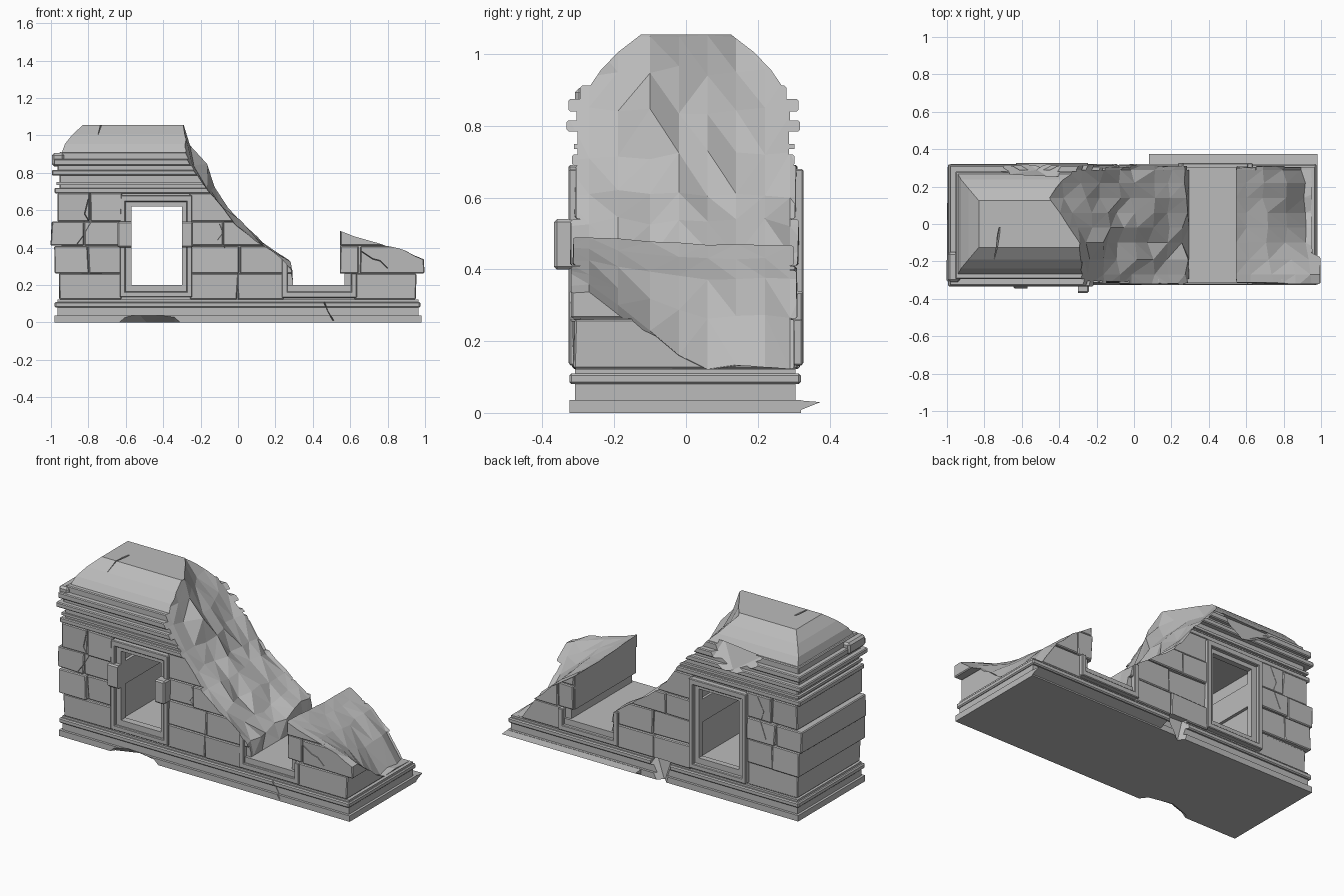
import bpy, bmesh, random
from mathutils import Vector

random.seed(4)
if "Cube" in bpy.data.objects:
    bpy.data.objects.remove(bpy.data.objects["Cube"], do_unlink=True)

stone = bpy.data.materials.new("grey_stone")
stone.use_nodes = True
GREY = (0.5, 0.5, 0.5, 1)
stone.diffuse_color = GREY
stone.node_tree.nodes["Principled BSDF"].inputs["Base Color"].default_value = GREY
parts, cutters = [], []


def finish(name, bm, store):
    bmesh.ops.recalc_face_normals(bm, faces=bm.faces)
    me = bpy.data.meshes.new(name)
    bm.to_mesh(me)
    bm.free()
    me.materials.append(stone)
    ob = bpy.data.objects.new(name, me)
    bpy.context.collection.objects.link(ob)
    ob.hide_render = store is cutters
    store.append(ob)


def loft(name, rings, store):
    """Skin a closed body through rings of equal length."""
    bm = bmesh.new()
    vs = [[bm.verts.new(p) for p in r] for r in rings]
    n = len(vs[0])
    for a, b in zip(vs, vs[1:]):
        for i in range(n):
            j = (i + 1) % n
            bm.faces.new((a[i], a[j], b[j], b[i]))
    bm.faces.new(vs[0])
    bm.faces.new(vs[-1])
    if store is cutters:
        bmesh.ops.triangulate(bm, faces=bm.faces)
    finish(name, bm, store)


def box(name, x0, x1, y0, y1, z0, z1, store=parts, bevel=0.0, wobble=0.0):
    bm = bmesh.new()
    bmesh.ops.create_cube(bm, size=1)
    for v in bm.verts:
        v.co = Vector((x1 if v.co.x > 0 else x0, y1 if v.co.y > 0 else y0,
                       z1 if v.co.z > 0 else z0))
        v.co += Vector((random.uniform(-wobble, wobble), random.uniform(-wobble, wobble), 0))
    if bevel:
        bmesh.ops.bevel(bm, geom=bm.edges[:], offset=bevel, segments=1, affect='EDGES')
    finish(name, bm, store)


def hull(name, pts, store):
    bm = bmesh.new()
    for p in pts:
        bm.verts.new(p)
    bmesh.ops.convex_hull(bm, input=bm.verts)
    loose = [v for v in bm.verts if not v.link_faces]
    bmesh.ops.delete(bm, geom=loose, context='VERTS')
    finish(name, bm, store)


def crack(pts, width, side):
    """Zigzag groove made of straight wedges, side -1 front or 1 back."""
    for (xa, za), (xb, zb) in zip(pts, pts[1:]):
        d = Vector((xb - xa, zb - za)).normalized() * width / 2
        n = Vector((-d.y, d.x))
        rim = [(xa + n.x, za + n.y), (xa - n.x, za - n.y), (xb - n.x, zb - n.y), (xb + n.x, zb + n.y)]
        hull("crack_cutter", [(x, side * .4, z) for x, z in rim]
             + [(xa, side * .297, za), (xb, side * .297, zb)], cutters)


# Broken outline: a rough section swept from front to back
slope_front = [(-.31, 1.15), (-.3, 1.05), (-.32, .93), (-.28, .84), (-.17, .71), (-.08, .61),
               (0, .53), (.1, .43), (.2, .36), (.285, .29)]
slope_mid = [(-.32, 1.15), (-.29, 1.05), (-.245, .96), (-.18, .85), (-.13, .72), (-.07, .62),
             (0, .535), (.09, .43), (.19, .34), (.27, .26)]
slope_back = [(-.48, 1.15), (-.45, 1.05), (-.38, .95), (-.27, .84), (-.17, .73), (-.08, .61),
              (0, .53), (.1, .45), (.19, .38), (.27, .33)]
heap_front = [(.545, .49), (.62, .46), (.74, .435), (.86, .395), (.95, .36), (1.1, .3)]
heap_back = [(.545, .47), (.6, .43), (.7, .37), (.8, .27), (.91, .125), (1.1, .12)]
door = [(.295, .2), (.57, .2), (.57, .262), (.545, .262)]


def mix(a, b, k, rough):
    out = []
    for i, (p, q) in enumerate(zip(a, b)):
        r = rough if i > 1 else rough * .2
        out.append((p[0] + (q[0] - p[0]) * k + random.uniform(-r, r),
                    p[1] + (q[1] - p[1]) * k + random.uniform(-r, r) * .7))
    return out


def section(y):
    t = (y + .09) / .22
    h = min(1, max(0, (y + .28) / .3))
    left = mix(slope_mid, slope_front if t < 0 else slope_back, min(1, abs(t)), .02)
    left[-1] = (min(left[-1][0], .29), left[-1][1])
    right = mix(heap_front, heap_back, h, .018)
    right[0] = (.545, right[0][1])
    right[-2:] = [(x, max(z, .122)) for x, z in right[-2:]]
    return [(x, y, z) for x, z in left + door + right + [(1.1, 1.3), (-.49, 1.3)]]


rings = [section(y) for y in (-.34, -.27, -.19, -.1, -.02, .06, .14, .22, .29, .34)]
ends = [[(x, s * .45, z) for x, _, z in r] for s, r in ((-1, rings[0]), (1, rings[-1]))]
loft("ruin_cutter", [ends[0]] + rings + [ends[1]], cutters)

# Window opening, wider inside between the keyed jambs
box("window_cutter", -.57, -.3, -.5, .5, .2, .62, cutters)
box("window_lower_cutter", -.588, -.285, -.27, .27, .19, .405, cutters)
box("window_upper_cutter", -.588, -.285, -.27, .27, .545, .625, cutters)

# Chips and cracks
hull("base_chip_cutter", [(-.7, -.4, -.01), (-.24, -.4, -.01), (-.34, -.4, .08), (-.58, -.4, .1),
                          (-.62, -.29, -.01), (-.48, -.24, -.01), (-.34, -.27, -.01)], cutters)
hull("cornice_chip_cutter", [(-.78, .4, .9), (-.3, .4, .93), (-.7, .26, .91), (-.42, .23, .93),
                             (-.68, .4, .78), (-.38, .4, .75), (-.52, .29, .79)], cutters)
hull("rear_chip_cutter", [(-.16, .4, -.01), (.05, .4, -.01), (-.1, .28, .13), (0, .275, .13),
                          (-.14, .4, .13), (.03, .4, .13), (-.06, .29, -.01)], cutters)
crack([(-.8, .66), (-.82, .58), (-.79, .53), (-.83, .46), (-.86, .42)], .02, -1)
crack([(-.1, .53), (-.08, .48), (-.11, .44), (-.07, .4)], .018, -1)
crack([(.66, .38), (.72, .34), (.76, .33), (.8, .29)], .02, -1)
crack([(.46, .11), (.48, .06), (.51, .01)], .022, -1)
crack([(-.7, .68), (-.74, .6), (-.72, .54), (-.76, .44)], .018, 1)
hull("roof_crack_cutter", [(-.71, -.02, 1.07), (-.725, -.02, 1.07), (-.72, -.02, 1.04),
                           (-.74, -.2, 1.07), (-.75, -.2, 1.0)], cutters)

# Stepped base
box("base_slab", -.98, .98, -.325, .32, 0, .036)
box("base_band", -.965, .965, -.31, .305, .03, .085)
box("base_moulding", -.98, .975, -.325, .32, .08, .11, bevel=.006)
box("base_cap", -.965, .965, -.31, .305, .1, .122)
loft("rear_paving", [[(x, .3, 0), (x, .375, .03), (x, .3, .036)] for x in (.08, .98)], parts)

# Solid wall core
box("wall_core", -.945, .945, -.295, .29, .11, .7)

# Stone courses: (bottom, top, list of left and right ends)
courses = [
    (.122, .262, [(-.96, -.62), (-.26, 0), (0, .25), (.62, .955)]),
    (.262, .41, [(-.98, -.8), (-.8, -.62), (-.26, .01), (.01, .295), (.545, .65), (.65, .995)]),
    (.41, .54, [(-1.0, -.82), (-.82, -.62), (-.26, -.08), (-.08, .3), (.545, .9)]),
    (.54, .692, [(-.965, -.79), (-.79, -.62), (-.26, .1)]),
]
for z0, z1, spans in courses:
    for x0, x1 in spans:
        box("wall_block", x0 + .002, x1 - .002, -.314 + random.uniform(-.01, .01),
            .306 + random.uniform(-.01, .01), z0 + .001, z1 - .001, bevel=.005, wobble=.005)

# Window surround with large keyed jamb stones
box("window_inner_frame", -.61, -.265, -.312, .305, .16, .65)
for s in (-1, 1):
    y0, y1 = sorted((s * .29, s * .327))
    for x0, x1 in ((-.632, -.602), (-.275, -.245)):
        box("window_side_trim", x0, x1, y0, y1, .135, .68, bevel=.004)
    for z0, z1 in ((.135, .165), (.645, .68)):
        box("window_cross_trim", -.632, -.245, y0, y1, z0, z1, bevel=.004)
box("left_jamb_stone", -.645, -.56, -.345, -.1, .4, .54, bevel=.008)
box("right_jamb_stone", -.31, -.24, -.368, -.1, .4, .54, bevel=.008)

# Doorway trim and sill
box("door_sill", .26, .61, -.312, .305, .15, .2)
for s in (-1, 1):
    y0, y1 = sorted((s * .29, s * .325))
    box("door_sill_trim", .235, .635, y0, y1, .132, .165, bevel=.004)
    box("door_left_trim", .235, .265, y0, y1, .132, .34, bevel=.004)
    box("door_right_trim", .605, .635, y0, y1, .132, .262, bevel=.004)

# Entablature: (bottom, top, left end, half depth)
for name, z0, z1, x, y in (
        ("architrave", .69, .72, -.98, .318), ("frieze", .715, .792, -.955, .302),
        ("lower_cornice", .785, .815, -.995, .333), ("cornice_neck", .81, .845, -.965, .305),
        ("upper_cornice", .84, .875, -.985, .328), ("roof_step", .87, .912, -.955, .295)):
    box(name, x, .15, -y, y - .015, z0, z1, bevel=.005)
box("frieze_band", -.97, .1, -.312, .302, .735, .75)
box("chipped_corner_stone", -.995, -.93, -.31, -.15, .835, .905, bevel=.012)

# Curved hip roof
roof = [(.9, -.945, .275), (.955, -.925, .238), (1.005, -.885, .19), (1.055, -.83, .125)]
loft("roof", [[(x, -y, z), (.1, -y, z), (.1, y, z), (x, y, z)] for z, x, y in roof], parts)


# Carve every part with the cutters it meets, then drop the cutters
def meets(a, b):
    return all(min(v.co[i] for v in a.data.vertices) < max(v.co[i] for v in b.data.vertices)
               and min(v.co[i] for v in b.data.vertices) < max(v.co[i] for v in a.data.vertices)
               for i in range(3))


for ob in parts:
    for c in cutters:
        if meets(ob, c):
            m = ob.modifiers.new("carve", 'BOOLEAN')
            m.operation, m.solver, m.object = 'DIFFERENCE', 'EXACT', c
bpy.context.view_layer.update()
deps = bpy.context.evaluated_depsgraph_get()
carved = [bpy.data.meshes.new_from_object(ob.evaluated_get(deps)) for ob in parts]
for ob, me in zip(parts, carved):
    ob.modifiers.clear()
    ob.data = me
    if not me.polygons:
        bpy.data.objects.remove(ob, do_unlink=True)
for c in cutters:
    bpy.data.objects.remove(c, do_unlink=True)
